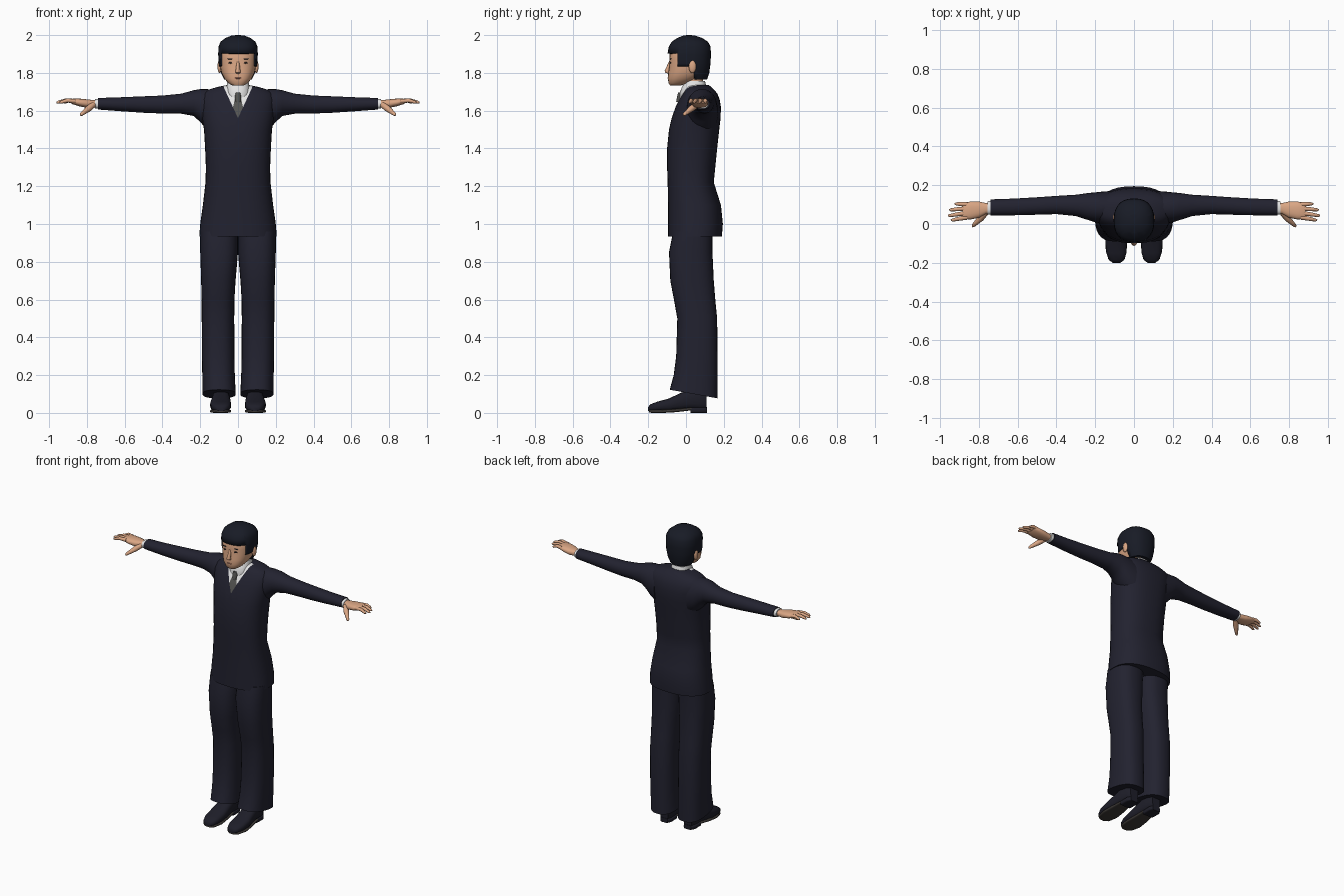
import bpy, bmesh, math
from mathutils import Vector

if "Cube" in bpy.data.objects:
    bpy.data.objects.remove(bpy.data.objects["Cube"], do_unlink=True)


def material(name, r, g, b):
    m = bpy.data.materials.new(name)
    m.use_nodes = True
    m.diffuse_color = (r, g, b, 1)
    m.node_tree.nodes["Principled BSDF"].inputs["Base Color"].default_value = (r, g, b, 1)
    return m


SUIT = material("navy suit", .016, .016, .029)
SHOE = material("shoe leather", .013, .013, .022)
SOLE = material("shoe sole", .045, .04, .036)
HAIR = material("dark hair", .009, .011, .019)
SKIN = material("skin", .70, .38, .23)
SHIRT = material("white shirt", .78, .78, .78)
TIE = material("grey tie", .09, .09, .085)
EYE = material("dark eye", .03, .02, .018)
LIP = material("lips", .48, .19, .13)


def finish(name, bm, mats, angle=50):
    bmesh.ops.recalc_face_normals(bm, faces=bm.faces[:])
    mesh = bpy.data.meshes.new(name)
    bm.to_mesh(mesh)
    bm.free()
    ob = bpy.data.objects.new(name, mesh)
    bpy.context.collection.objects.link(ob)
    for m in mats:
        mesh.materials.append(m)
    bpy.ops.object.select_all(action='DESELECT')
    ob.select_set(True)
    bpy.context.view_layer.objects.active = ob
    bpy.ops.object.shade_smooth_by_angle(angle=math.radians(angle))
    return ob


def bridge(loops):
    bm = bmesh.new()
    rows = [[bm.verts.new(p) for p in loop] for loop in loops]
    n = len(rows[0])
    for lo, hi in zip(rows, rows[1:]):
        for i in range(n):
            j = (i + 1) % n
            bm.faces.new((lo[i], lo[j], hi[j], hi[i]))
    bm.faces.new(rows[0])
    bm.faces.new(rows[-1])
    return bm


def loft(axis, rings, side=1, n=28, power=2.4):
    """Rings: position on axis, centre and half width, low and high of the other direction."""
    loops = []
    for t, mid, half, low, high in rings:
        loop = []
        for k in range(n):
            a = math.tau * k / n
            c, s = math.cos(a), math.sin(a)
            u = mid + half * math.copysign(abs(c) ** (2 / power), c)
            v = (low + high) / 2 + (high - low) / 2 * math.copysign(abs(s) ** (2 / power), s)
            x, y, z = {'x': (t, u, v), 'y': (u, t, v), 'z': (u, v, t)}[axis]
            loop.append((x * side, y, z))
        loops.append(loop)
    return bridge(loops)


def tube(path, radii, side=1, n=10):
    pts = [Vector((p[0] * side, p[1], p[2])) for p in path]
    d = (pts[-1] - pts[0]).normalized()
    u = d.orthogonal().normalized()
    v = d.cross(u)
    return bridge([[p + r * (u * math.cos(math.tau * k / n) + v * math.sin(math.tau * k / n))
                    for k in range(n)] for p, r in zip(pts, radii)])


def ellipsoid(name, centre, size, mat):
    bm = bmesh.new()
    bmesh.ops.create_uvsphere(bm, u_segments=14, v_segments=8, radius=1)
    bmesh.ops.scale(bm, vec=size, verts=bm.verts[:])
    bmesh.ops.translate(bm, vec=centre, verts=bm.verts[:])
    return finish(name, bm, [mat])


def cut(bm, co, no, keep=lambda c: True):
    faces = [f for f in bm.faces if keep(f.calc_center_median())]
    geom = faces + list({e for f in faces for e in f.edges}) + list({v for f in faces for v in f.verts})
    bmesh.ops.bisect_plane(bm, geom=geom, plane_co=co, plane_no=no)


# Jacket, with the shirt opening and tie cut into the chest
bm = loft('z', [
    (.935, 0, .205, -.095, .19), (1.0, 0, .2, -.095, .195), (1.1, 0, .186, -.095, .185),
    (1.22, 0, .172, -.097, .147), (1.3, 0, .17, -.1, .155), (1.4, 0, .174, -.1, .165),
    (1.5, 0, .18, -.09, .176), (1.56, 0, .19, -.076, .183), (1.62, 0, .197, -.055, .185),
    (1.66, 0, .2, -.036, .178), (1.69, 0, .188, -.018, .166), (1.71, 0, .16, -.005, .15),
    (1.725, 0, .11, .005, .135), (1.735, 0, .06, .015, .12)], n=36)
V_BASE, V_SLOPE = 1.56, .46
TIE_TOP, TIE_SLOPE = 1.73, .24
chest = lambda c: c.y < .06 and c.z > 1.5
for s in (-1, 1):
    cut(bm, (0, 0, V_BASE), (s, 0, -V_SLOPE), chest)
    cut(bm, (0, 0, TIE_TOP), (s, 0, TIE_SLOPE), chest)
for f in bm.faces:
    c = f.calc_center_median()
    if chest(c) and abs(c.x) < V_SLOPE * (c.z - V_BASE):
        f.material_index = 2 if abs(c.x) < TIE_SLOPE * (TIE_TOP - c.z) else 1
finish("jacket", bm, [SUIT, SHIRT, TIE])

# Collar, tie knot and neck
bm = loft('z', [(1.65, 0, .062, -.03, .1), (1.69, 0, .066, -.034, .112),
                (1.725, 0, .062, -.022, .11), (1.757, 0, .055, -.002, .1)])
finish("shirt_collar", bm, [SHIRT])
finish("tie_knot", loft('z', [(1.645, 0, .014, -.052, 0), (1.675, 0, .018, -.047, 0),
                              (1.695, 0, .013, -.042, 0)], n=12), [TIE])
finish("neck", loft('z', [(1.7, 0, .048, 0, .09), (1.8, 0, .05, -.01, .09)]), [SKIN])

# Head
finish("head", loft('z', [
    (1.733, 0, .03, -.084, -.03), (1.745, 0, .05, -.092, .01), (1.77, 0, .073, -.096, .06),
    (1.8, 0, .087, -.094, .1), (1.83, 0, .094, -.089, .113), (1.87, 0, .097, -.088, .12),
    (1.91, 0, .096, -.086, .12), (1.95, 0, .08, -.065, .1), (1.98, 0, .03, -.03, .05)]), [SKIN])

# Hair shell trimmed around the face and ears
bm = loft('z', [
    (1.765, 0, .075, -.09, .112), (1.8, 0, .093, -.096, .123), (1.85, 0, .102, -.097, .13),
    (1.9, 0, .105, -.098, .132), (1.94, 0, .103, -.091, .13), (1.965, 0, .092, -.075, .116),
    (1.985, 0, .066, -.046, .085), (1.997, 0, .035, -.015, .05), (2.0, 0, .01, .005, .025)])
BROW_Z, BURN_Z, BURN_Y, EAR_Y = 1.903, 1.835, -.045, .045
for z in (BROW_Z, BURN_Z):
    cut(bm, (0, 0, z), (0, 0, 1))
for y in (BURN_Y, EAR_Y):
    cut(bm, (0, y, 0), (0, 1, 0))
bare = []
for f in bm.faces:
    c = f.calc_center_median()
    if (c.y < BURN_Y and c.z < BROW_Z) or (c.y < EAR_Y and c.z < BURN_Z):
        bare.append(f)
bmesh.ops.delete(bm, geom=bare, context='FACES')
hair = finish("hair", bm, [HAIR])
shell = hair.modifiers.new("thickness", 'SOLIDIFY')
shell.thickness = .018
shell.offset = -1

# Face details
finish("nose", tube([(0, -.083, 1.862), (0, -.1, 1.812), (0, -.098, 1.802), (0, -.084, 1.794)],
                    [.006, .013, .014, .008]), [SKIN])
ellipsoid("mouth", (0, -.093, 1.772), (.021, .005, .004), LIP)
for s, side in ((-1, "right"), (1, "left")):
    ellipsoid(side + "_eye", (s * .038, -.081, 1.853), (.014, .005, .005), EYE)
    ellipsoid(side + "_eyebrow", (s * .039, -.081, 1.874), (.018, .005, .003), HAIR)
    ellipsoid(side + "_ear", (s * .098, .034, 1.833), (.011, .02, .034), SKIN)

# Limbs, built once for each side
for s, side in ((-1, "right"), (1, "left")):
    finish(side + "_sleeve", loft('x', [
        (.12, .085, .085, 1.47, 1.71), (.165, .085, .082, 1.5, 1.714), (.2, .086, .077, 1.54, 1.714),
        (.235, .09, .07, 1.572, 1.708), (.3, .096, .055, 1.584, 1.69), (.4, .098, .047, 1.585, 1.68),
        (.5, .093, .045, 1.589, 1.676), (.62, .088, .043, 1.597, 1.671),
        (.74, .086, .041, 1.606, 1.667)], s, power=2.1), [SUIT])
    finish(side + "_shirt_cuff", loft('x', [
        (.72, .085, .035, 1.609, 1.663), (.757, .083, .034, 1.611, 1.661)], s), [SHIRT])
    finish(side + "_palm", loft('x', [
        (.73, .083, .027, 1.615, 1.656), (.765, .08, .028, 1.616, 1.656),
        (.8, .074, .042, 1.615, 1.66), (.84, .07, .046, 1.623, 1.664),
        (.875, .068, .043, 1.634, 1.664), (.885, .068, .036, 1.64, 1.66)], s, n=20), [SKIN])
    for finger, base, tip, reach in (("index", .034, .02, .945), ("middle", .057, .043, .96),
                                     ("ring", .08, .073, .953), ("little", .101, .104, .925)):
        knee = (.865 + reach) / 2
        finish(side + "_" + finger + "_finger", tube(
            [(.86, base, 1.65), (knee, (base + tip) / 2, 1.654), (reach - .008, tip, 1.645),
             (reach, tip, 1.643)], [.012, .0105, .008, .004], s), [SKIN])
    finish(side + "_thumb", tube(
        [(.765, .06, 1.632), (.79, .03, 1.612), (.815, .006, 1.592), (.83, -.009, 1.58),
         (.834, -.014, 1.576)], [.016, .017, .012, .009, .004], s), [SKIN])

    # Trouser leg with a hem that rises over the shoe
    bm = loft('z', [
        (.1, .1, .088, -.086, .167), (.2, .103, .086, -.065, .168), (.3, .105, .086, -.052, .167),
        (.5, .106, .086, -.046, .165), (.6, .106, .087, -.064, .155), (.7, .104, .091, -.083, .147),
        (.85, .1, .1, -.09, .14), (.96, .1, .1, -.068, .14)], s, power=2.5)
    for v in bm.verts:
        if v.co.z < .15:
            v.co.z -= (v.co.y - .04) * .18
    finish(side + "_trouser_leg", bm, [SUIT])

    # Shoe with sole and heel
    finish(side + "_shoe", loft('y', [
        (-.2, .09, .02, .01, .032), (-.187, .09, .038, .008, .046), (-.15, .091, .052, .008, .06),
        (-.09, .092, .056, .008, .076), (-.03, .09, .05, .012, .105), (.02, .09, .045, .018, .125),
        (.08, .089, .043, .015, .125), (.108, .088, .03, .015, .11)], s, n=20, power=2.7), [SHOE])
    finish(side + "_sole", loft('y', [
        (-.197, .09, .022, .002, .018), (-.18, .09, .043, 0, .018), (-.12, .092, .056, 0, .018),
        (-.05, .092, .05, .004, .022), (.04, .09, .038, .015, .03)], s, n=20, power=4), [SOLE])
    finish(side + "_heel", loft('y', [
        (.025, .09, .04, 0, .03), (.085, .089, .042, 0, .03), (.11, .088, .028, 0, .03)],
        s, n=20, power=5), [SHOE])
